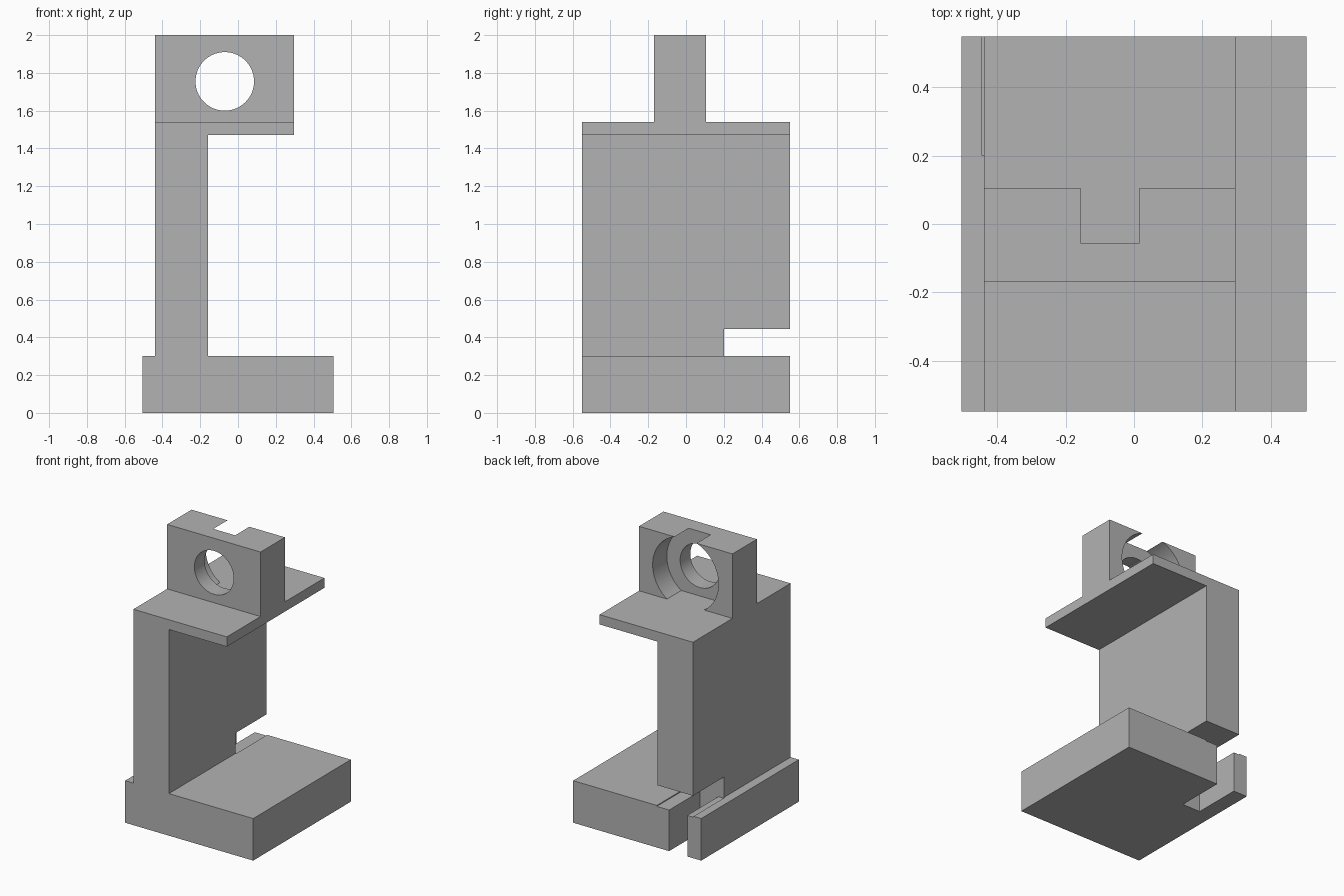
import bpy
import bmesh
import math

cube = bpy.data.objects.get("Cube")
if cube:
    bpy.data.objects.remove(cube, do_unlink=True)

# One plain grey for the whole bracket
grey = bpy.data.materials.new("plain grey")
grey.use_nodes = True
colour = (0.45, 0.45, 0.45, 1)
grey.diffuse_color = colour
grey.node_tree.nodes["Principled BSDF"].inputs["Base Color"].default_value = colour


def extrude_profile(name, points, y0, y1):
    """Extrude an outline in x and z along y."""
    bm = bmesh.new()
    face = bm.faces.new([bm.verts.new((x, y0, z)) for x, z in points])
    side = bmesh.ops.extrude_face_region(bm, geom=[face])["geom"]
    moved = [v for v in side if isinstance(v, bmesh.types.BMVert)]
    bmesh.ops.translate(bm, verts=moved, vec=(0, y1 - y0, 0))
    bmesh.ops.recalc_face_normals(bm, faces=bm.faces)
    mesh = bpy.data.meshes.new(name)
    bm.to_mesh(mesh)
    bm.free()
    obj = bpy.data.objects.new(name, mesh)
    bpy.context.collection.objects.link(obj)
    mesh.materials.append(grey)
    return obj


def box(name, x0, x1, y0, y1, z0, z1):
    return extrude_profile(name, [(x0, z0), (x1, z0), (x1, z1), (x0, z1)], y0, y1)


def bore(name, radius, y0, y1, sides=64):
    angles = [2 * math.pi * i / sides for i in range(sides)]
    circle = [(-0.07 + radius * math.cos(a), 1.755 + radius * math.sin(a)) for a in angles]
    return extrude_profile(name, circle, y0, y1)


def cut(target, cutter):
    """Subtract the cutter from the target and remove it."""
    cutter.hide_render = True
    mod = target.modifiers.new("cut", "BOOLEAN")
    mod.operation = "DIFFERENCE"
    mod.solver = "EXACT"
    mod.object = cutter
    bpy.context.view_layer.objects.active = target
    bpy.ops.object.modifier_apply(modifier=mod.name)
    bpy.data.objects.remove(cutter, do_unlink=True)


# Base, upright and shelf share one outline
body = extrude_profile("base_upright_and_shelf", [
    (-0.505, 0), (0.505, 0), (0.505, 0.3), (-0.16, 0.3), (-0.16, 1.47), (0.297, 1.47),
    (0.297, 1.54), (-0.44, 1.54), (-0.44, 0.3), (-0.505, 0.3)], -0.55, 0.55)

# Notch under the back of the upright, and the slot through the base
cut(body, box("notch_cutter", -0.445, -0.155, 0.2, 0.7, 0.293, 0.445))
cut(body, box("slot_cutter", -0.395, -0.252, 0.2, 0.7, -0.1, 0.4))

# Block on the shelf, with a through hole and a wider bore from the back
block = box("bored_block", -0.44, 0.297, -0.17, 0.105, 1.54, 2)
cut(block, bore("hole_cutter", 0.155, -0.4, 0.4))
cut(block, bore("wide_bore_cutter", 0.26, -0.055, 0.4))

# Smooth bore walls with crisp edges
bpy.ops.object.select_all(action="DESELECT")
for obj in (body, block):
    obj.select_set(True)
bpy.context.view_layer.objects.active = block
bpy.ops.object.shade_smooth_by_angle(angle=math.radians(30))
